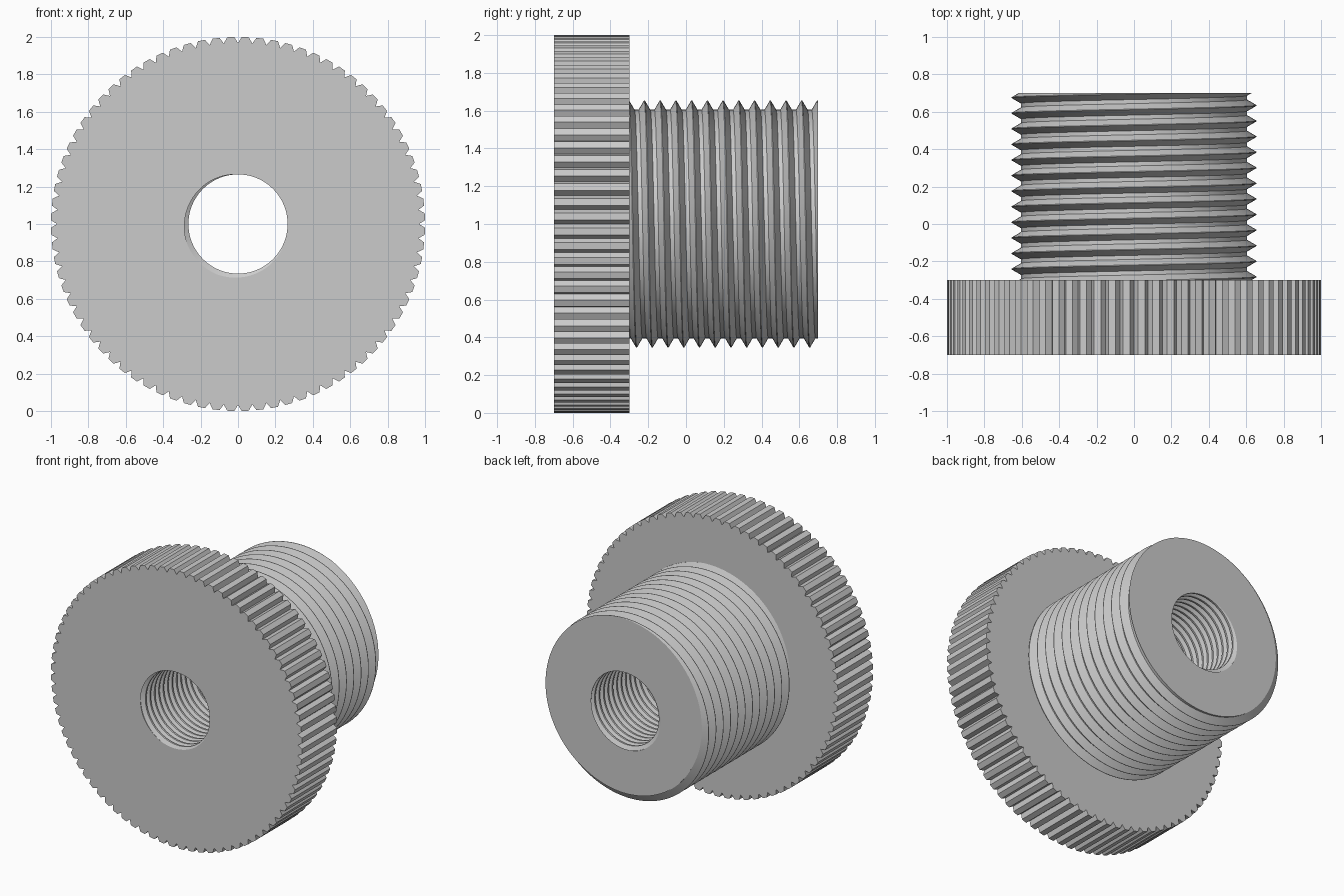
import bpy
import bmesh
from math import sin, cos, pi, ceil

cube = bpy.data.objects.get("Cube")
if cube:
    bpy.data.objects.remove(cube)

FRONT, SHOULDER, BACK = -0.7, -0.3, 0.7
TEETH = 80
CENTRE_Z = 1.0

steel = bpy.data.materials.new("light grey metal")
steel.use_nodes = True
GREY = (0.6, 0.6, 0.6, 1)
steel.diffuse_color = GREY
steel.node_tree.nodes["Principled BSDF"].inputs["Base Color"].default_value = GREY

# Angular columns shared by all parts: groove bottom and two crest corners per tooth
columns = []
for tooth in range(TEETH):
    for offset, radius in ((0, 0.968), (0.26, 1.0), (0.74, 1.0)):
        columns.append(((tooth + offset) * 2 * pi / TEETH, radius))
columns.append((2 * pi, columns[0][1]))


def thread(angle, start, end, pitch, phase, profile):
    """Outline (radius, y) of a right-hand thread at one angle, trimmed to its ends."""
    shift = phase + pitch * angle / (2 * pi)
    turns = ceil((end - start) / pitch) + 3
    raw = [(r, start + shift + (k + p) * pitch)
           for k in range(-3, turns) for p, r in profile]
    line = []
    for i, (r, y) in enumerate(raw):
        clipped = min(max(y, start), end)
        if clipped != y:
            # Radius where the outline crosses the trimming plane
            for (r0, y0), (r1, y1) in zip(raw, raw[1:]):
                if y0 <= clipped <= y1:
                    r = r0 + (r1 - r0) * (clipped - y0) / (y1 - y0)
                    break
        line.append((r, clipped))
    return line


def bore_line(angle):
    profile = ((-0.06, 0.292), (0.06, 0.292), (0.37, 0.265), (0.63, 0.265))
    pitch = 0.05
    return thread(angle, FRONT, BACK, pitch, -pitch * 0.625, profile)


def shank_line(angle):
    profile = ((-0.02, 0.655), (0.02, 0.655), (0.37, 0.605), (0.63, 0.605))
    return thread(angle, SHOULDER, BACK, 0.0833, 0.08, profile)


def sweep(name, outline):
    """Skin the outline of every column around the y axis."""
    bm = bmesh.new()
    rings = []
    for angle, rim in columns:
        rings.append([bm.verts.new((r * sin(angle), y, CENTRE_Z + r * cos(angle)))
                      for r, y in outline(angle, rim)])
    for a, b in zip(rings, rings[1:]):
        for k in range(len(a) - 1):
            bm.faces.new((a[k], a[k + 1], b[k + 1], b[k]))
    bmesh.ops.remove_doubles(bm, verts=bm.verts, dist=0.00002)
    mesh = bpy.data.meshes.new(name)
    bm.to_mesh(mesh)
    bm.free()
    mesh.materials.append(steel)
    obj = bpy.data.objects.new(name, mesh)
    bpy.context.collection.objects.link(obj)
    bpy.ops.object.select_all(action='DESELECT')
    obj.select_set(True)
    bpy.context.view_layer.objects.active = obj
    bpy.ops.object.shade_smooth_by_angle(angle=0.3)
    return obj


# Internal thread through the whole part
sweep("threaded_bore", lambda a, rim: bore_line(a))

# Rear end face and external thread
sweep("threaded_shank",
      lambda a, rim: [bore_line(a)[-1]] + shank_line(a)[::-1])

# Knurled disc with rear shoulder, grooved rim and front face
sweep("knurled_head",
      lambda a, rim: [shank_line(a)[0], (rim, SHOULDER), (rim, FRONT), bore_line(a)[0]])
